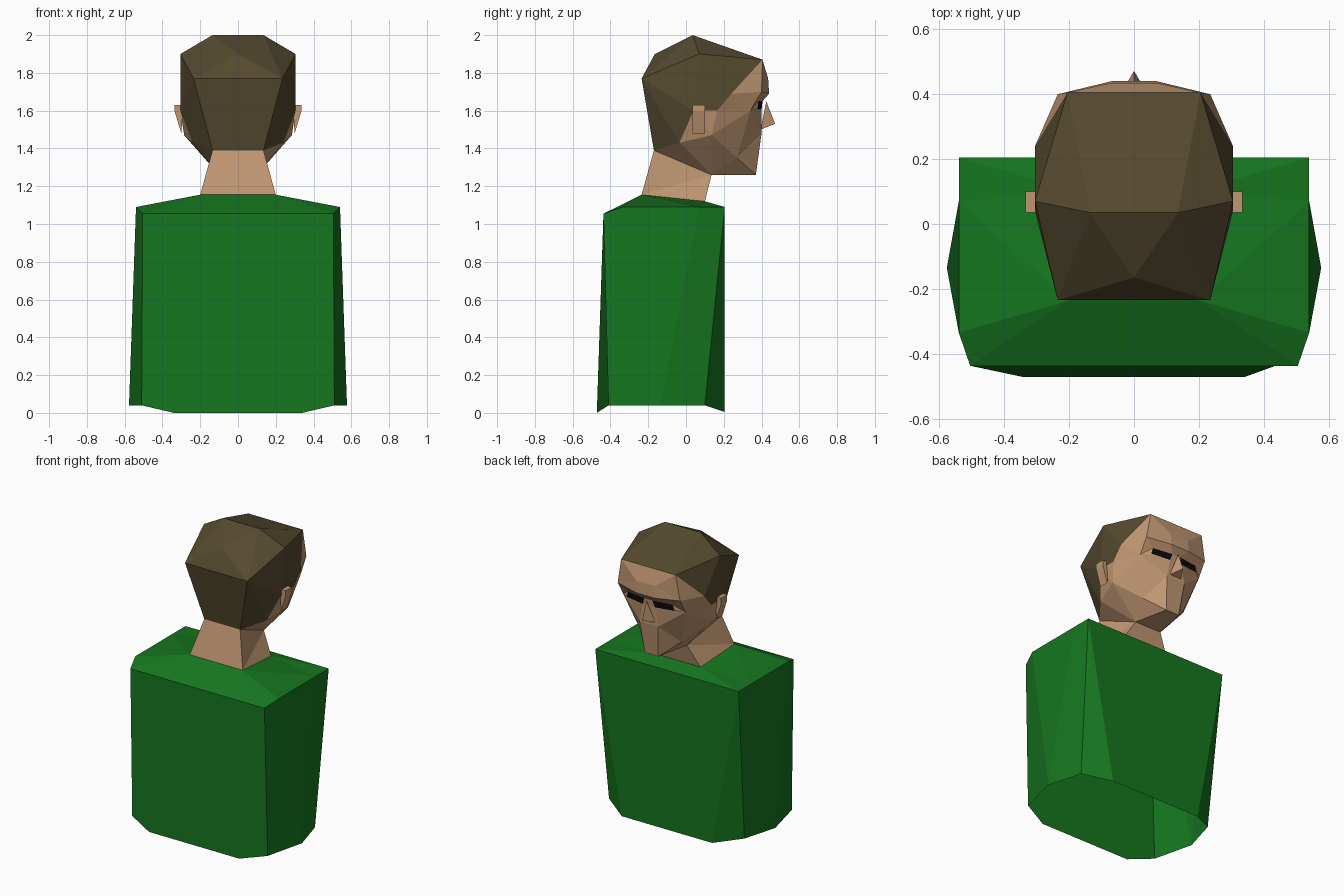
import bpy, bmesh
from mathutils import Vector

if "Cube" in bpy.data.objects:
    bpy.data.objects.remove(bpy.data.objects["Cube"])


def material(name, rgb):
    m = bpy.data.materials.new(name)
    m.diffuse_color = (*rgb, 1)
    m.use_nodes = True
    m.node_tree.nodes["Principled BSDF"].inputs["Base Color"].default_value = m.diffuse_color
    return m


GREEN = material("green_cloth", (0.008, 0.18, 0.014))
SKIN = material("skin", (0.53, 0.31, 0.17))
HAIR = material("brown_hair", (0.09, 0.068, 0.028))
BLACK = material("black", (0.003, 0.003, 0.003))


def build(name, pts, rows, mat, centre):
    """Half-model patches; a trailing ' means the mirrored point. Each patch is mirrored in x."""
    bm, cache = bmesh.new(), {}

    def vert(token, flip):
        x, y, z = pts[token.rstrip("'")]
        if token.endswith("'") != flip:
            x = -x
        key = (round(x, 4) + 0.0, y, z)
        if key not in cache:
            cache[key] = bm.verts.new(key)
        return cache[key]

    for row in rows:
        for patch in row.split(","):
            for side in (1, -1):
                vs = [vert(t, side < 0) for t in patch.split()]
                if bm.faces.get(vs) is None:
                    f = bm.faces.new(vs)
                    f.normal_update()
                    mid = Vector((centre[0] * side, centre[1], centre[2]))
                    if f.normal.dot(f.calc_center_median() - mid) < 0:
                        f.normal_flip()
    me = bpy.data.meshes.new(name)
    bm.to_mesh(me)
    bm.free()
    me.materials.append(mat)
    bpy.context.collection.objects.link(bpy.data.objects.new(name, me))


# Torso: shoulder ring (a), open hem ring (b), neck hole (n), neck top (t)
body = {
    "a1": (.505, -.437, 1.055), "a2": (.54, -.335, 1.09), "a3": (.54, .07, 1.09), "a4": (.54, .205, 1.09),
    "b1": (.34, -.472, 0), "b2": (.51, -.41, .04), "b3": (.577, -.135, .04),
    "b4": (.51, .1, .04), "b5": (.34, .205, .005),
    "n1": (.2, -.235, 1.155), "n2": (.18, .1, 1.12),
    "t1": (.135, -.17, 1.39), "t2": (.1, .135, 1.26),
}
build("torso", body, [
    "a1 a1' b2' b1' b1 b2, a1 a2 b3 b2, a2 a3 b3, a3 a4 b4 b3, a4 b5 b4, a4 a4' b5' b5",
    "a1 a1' n1' n1, a1 a2 n1, a2 a3 n1, a3 n2 n1, a3 a4 n2, a4 a4' n2' n2",
], GREEN, (0, -.13, .5))

# Neck
build("neck", body, ["n1 n1' t1' t1, n1 t2 t1, n1 n2 t2, n2 n2' t2' t2"], SKIN, (0, -.05, 1.25))

# Head: hair points, then face points
hair = {
    "top": (.135, .035, 2.0), "crown": (0, -.165, 1.9), "side": (.305, .07, 1.9),
    "back": (.235, -.235, 1.77), "nape": (.135, -.17, 1.39), "front": (.205, .405, 1.87),
    "temple": (.305, .24, 1.69), "burn": (.305, .165, 1.6), "ear": (.305, .04, 1.6),
    "low": (.24, -.035, 1.43),
}
face = {
    "fore": (.07, .435, 1.77), "brow": (.235, .4, 1.7), "mid": (.07, .44, 1.69),
    "cheek": (.235, .34, 1.6), "lobe": (.285, .135, 1.47), "mouth": (.07, .4, 1.48),
    "jaw": (.155, .27, 1.35), "chin": (.05, .37, 1.26), "throat": (.1, .135, 1.26),
    "e1": (.03, .405, 1.65), "e2": (.17, .385, 1.65), "e3": (.18, .38, 1.61), "e4": (.045, .4, 1.605),
}
head = {**hair, **face}
HEAD = (0, .08, 1.63)
build("hair", head, [
    "top top' crown, top crown back, crown back back', top side back, top side front",
    "top top' front' front, back back' nape' nape, side ear back, back ear low",
    "back low nape, side temple burn ear, side temple front",
], HAIR, HEAD)
build("face", head, [
    "front front' fore' fore, front brow fore, front temple brow, fore brow mid, fore mid mid' fore'",
    "temple cheek brow, temple burn cheek, burn lobe cheek, ear burn lobe, ear lobe low",
    "low lobe throat, low throat nape, lobe jaw throat, lobe cheek jaw, jaw chin throat",
    "cheek mouth jaw, mouth chin jaw, mouth mouth' chin' chin, chin chin' throat' throat",
    "throat throat' nape' nape, mid brow e2 e1, brow cheek e2, cheek e3 e2, cheek mouth e4 e3",
    "mid e1 e1' mid', e1 e1' e4' e4, e4 e4' mouth' mouth",
], SKIN, HEAD)
build("eyes", head, ["e1 e2 e3 e4"], BLACK, HEAD)

# Nose
nose = {"root": (0, .425, 1.65), "wing": (.045, .395, 1.5), "tip": (0, .472, 1.53)}
build("nose", nose, ["root wing tip, wing wing' tip"], SKIN, (0, .38, 1.55))

# Ears: tapered blocks, front (f) and rear (g) outlines
ear = {}
for k, (x, z) in enumerate(((.29, 1.63), (.335, 1.63), (.335, 1.595), (.3, 1.48))):
    ear[f"f{k}"], ear[f"g{k}"] = (x, .035, z), (x, .1, z)
sides = [f"f{k} g{k} g{(k + 1) % 4} f{(k + 1) % 4}" for k in range(4)]
build("ears", ear, ["f0 f1 f2 f3, g0 g1 g2 g3"] + sides, SKIN, (.313, .0675, 1.59))
